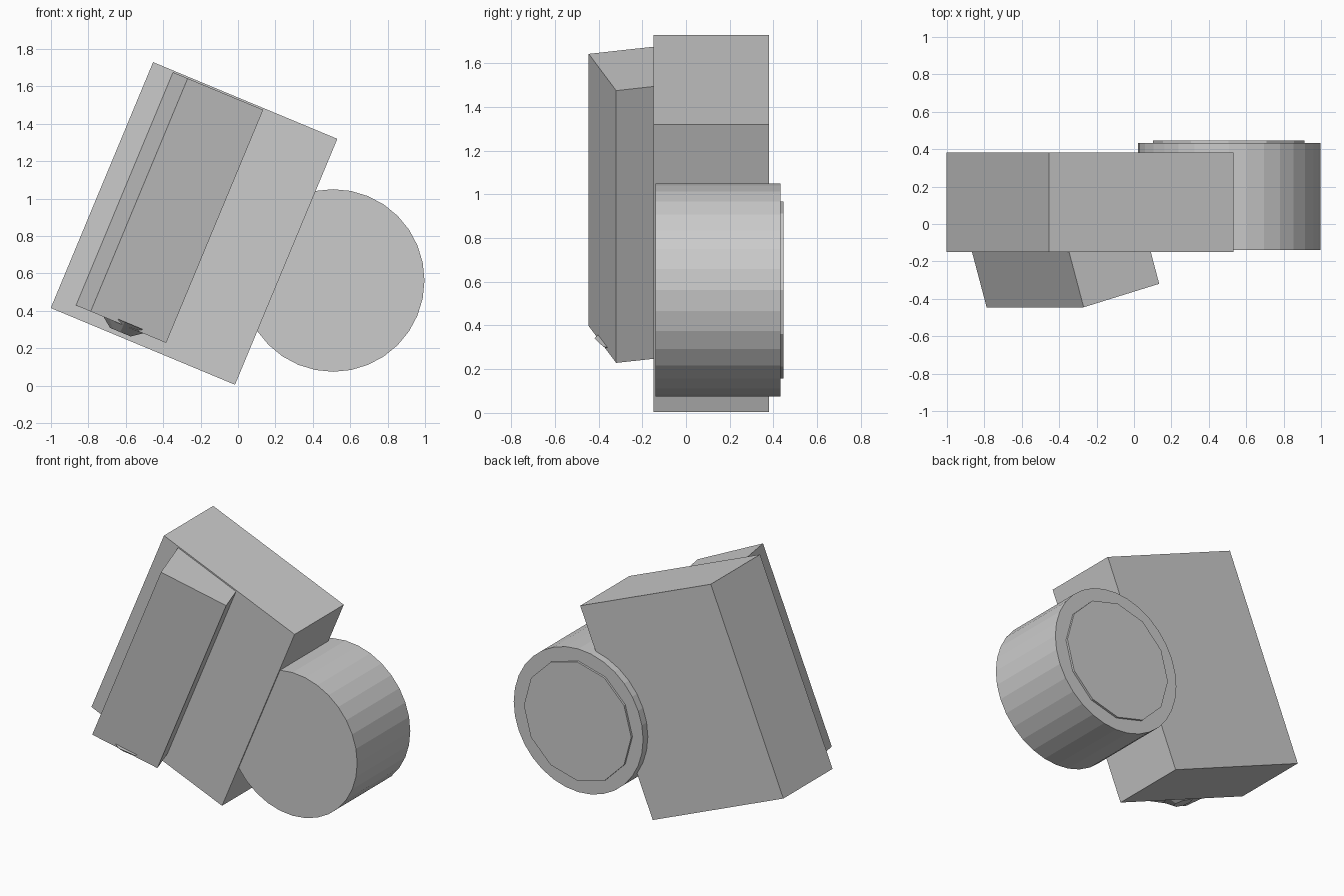
import bpy, bmesh
from math import radians, pi
from mathutils import Matrix, Vector

if "Cube" in bpy.data.objects:
    bpy.data.objects.remove(bpy.data.objects["Cube"])

# Shared tilted frame: local x = width, y = depth, z = length
FRAME = Matrix.Translation((-0.235, 0, 0.8675)) @ Matrix.Rotation(radians(22.6), 4, 'Y')


def finish(name, bm, matrix):
    bm.transform(matrix)
    bmesh.ops.recalc_face_normals(bm, faces=bm.faces)
    mesh = bpy.data.meshes.new(name)
    bm.to_mesh(mesh)
    bm.free()
    obj = bpy.data.objects.new(name, mesh)
    bpy.context.collection.objects.link(obj)
    return obj


def box(name, size, matrix):
    bm = bmesh.new()
    bmesh.ops.create_cube(bm, size=1)
    bm.transform(Matrix.Diagonal((*size, 1)))
    return finish(name, bm, matrix)


def cone(name, sides, r1, r2, depth, matrix):
    bm = bmesh.new()
    bmesh.ops.create_cone(bm, cap_ends=True, segments=sides,
                          radius1=r1, radius2=r2, depth=depth)
    return finish(name, bm, matrix)


def along_y(x, y, z):
    return Matrix.Translation((x, y, z)) @ Matrix.Rotation(-pi / 2, 4, 'X')


# Main body
box("body", (1.067, 0.53, 1.424), FRAME @ Matrix.Translation((0, 0.116, 0)))

# Angled grip, partly sunk into the front of the body
turn = Matrix.Rotation(radians(16), 4, 'Z')
corner = Vector((-0.329, -0.445, 0.028))
centre = corner + turn @ Vector((0.227, 0.2, 0))
box("grip", (0.455, 0.40, 1.35), FRAME @ Matrix.Translation(centre) @ turn)

# Shallow button under the grip
cone("grip_button", 8, 0.06, 0.14, 0.06,
     FRAME @ Matrix.Translation((-0.14, -0.28, -0.658)))

# Round barrel and the raised disc on its back face
cone("barrel", 32, 0.488, 0.488, 0.572, along_y(0.509, 0.146, 0.5625))
cone("barrel_disc", 12, 0.405, 0.405, 0.10, along_y(0.506, 0.396, 0.5625))
